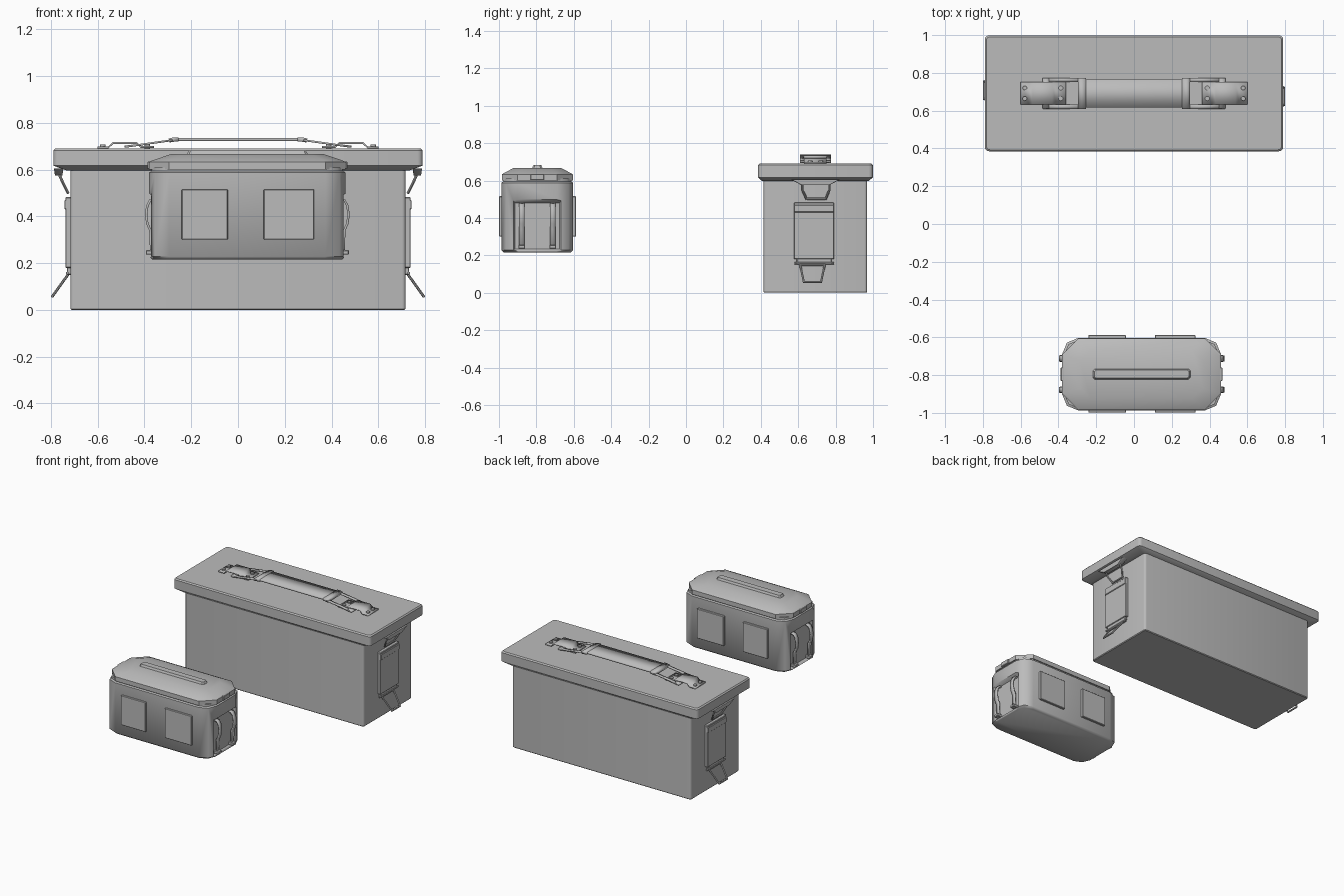
import bpy, bmesh, math
from mathutils import Matrix, Vector

cube = bpy.data.objects.get("Cube")
if cube:
    bpy.data.objects.remove(cube, do_unlink=True)

grey = bpy.data.materials.new("neutral grey")
grey.use_nodes = True
COLOUR = (0.5, 0.5, 0.5, 1)
grey.diffuse_color = COLOUR
grey.node_tree.nodes["Principled BSDF"].inputs["Base Color"].default_value = COLOUR

BIG = Vector((0, 0.692, 0))       # centre of the large box
SMALL = Vector((0.04, -0.795, 0))  # centre of the small box


def finish(name, bm, centre, turn=False, angle=35):
    """Make an object, optionally turned half round, placed at a box centre."""
    bmesh.ops.recalc_face_normals(bm, faces=bm.faces[:])
    if turn:
        bm.transform(Matrix.Rotation(math.pi, 4, 'Z'))
    bm.transform(Matrix.Translation(centre))
    mesh = bpy.data.meshes.new(name)
    bm.to_mesh(mesh)
    bm.free()
    mesh.materials.append(grey)
    ob = bpy.data.objects.new(name, mesh)
    bpy.context.collection.objects.link(ob)
    bpy.ops.object.select_all(action='DESELECT')
    ob.select_set(True)
    bpy.context.view_layer.objects.active = ob
    bpy.ops.object.shade_smooth_by_angle(angle=math.radians(angle))
    return ob


def loft(name, centre, rings, segs=1, **kw):
    """Stack of rectangles with cut or rounded corners: (z, half x, half y, corner)."""
    bm = bmesh.new()
    loops = []
    for z, hx, hy, r in rings:
        loop = []
        for q, (sx, sy) in enumerate([(1, 1), (-1, 1), (-1, -1), (1, -1)]):
            for i in range(segs + 1):
                a = math.pi / 2 * (q + i / segs)
                loop.append(bm.verts.new((sx * (hx - r) + r * math.cos(a),
                                          sy * (hy - r) + r * math.sin(a), z)))
        loops.append(loop)
    n = len(loops[0])
    for a, b in zip(loops, loops[1:]):
        for i in range(n):
            bm.faces.new((a[i], a[(i + 1) % n], b[(i + 1) % n], b[i]))
    bm.faces.new(loops[0][::-1])
    bm.faces.new(loops[-1])
    return finish(name, bm, centre, **kw)


def box(name, centre, x, y, z, bevel=0.003, **kw):
    bm = bmesh.new()
    bmesh.ops.create_cube(bm, size=1)
    for v in bm.verts:
        for k, (lo, hi) in enumerate((x, y, z)):
            v.co[k] = (lo + hi) / 2 + v.co[k] * (hi - lo)
    if bevel:
        bmesh.ops.bevel(bm, geom=bm.edges[:], offset=bevel, segments=1, affect='EDGES')
    return finish(name, bm, centre, **kw)


def strip(name, centre, path, y, thick, **kw):
    """Bent sheet following (x, z) points across a width in y."""
    bm = bmesh.new()
    pairs = [[bm.verts.new((px, yy, pz)) for yy in y] for px, pz in path]
    for a, b in zip(pairs, pairs[1:]):
        bm.faces.new((a[0], a[1], b[1], b[0]))
    ob = finish(name, bm, centre, **kw)
    mod = ob.modifiers.new("thickness", 'SOLIDIFY')
    mod.thickness, mod.offset = thick, 0
    return ob


def rod(bm, a, b, r, sides=8):
    a, b = Vector(a), Vector(b)
    m = (Matrix.Translation((a + b) / 2)
         @ (b - a).to_track_quat('Z', 'Y').to_matrix().to_4x4())
    bmesh.ops.create_cone(bm, cap_ends=True, segments=sides, radius1=r, radius2=r,
                          depth=(b - a).length + r, matrix=m)


def wire(name, centre, points, r, closed=True, **kw):
    bm = bmesh.new()
    ends = points[1:] + points[:1] if closed else points[1:]
    for a, b in zip(points, ends):
        rod(bm, a, b, r)
    return finish(name, bm, centre, **kw)


# ---- large box: body and lid ----
loft("large_body", BIG, [(0, 0.712, 0.272, 0.012), (0.005, 0.717, 0.277, 0.015),
                         (0.61, 0.717, 0.277, 0.015)], segs=3)
loft("large_lid", BIG, [(0.597, 0.735, 0.285, 0.02), (0.617, 0.79, 0.307, 0.022),
                        (0.682, 0.79, 0.307, 0.022), (0.69, 0.782, 0.299, 0.02)], segs=3)

# ---- carrying strap on the large lid ----
strip("carry_strap", BIG, [(-0.285, 0.724), (-0.26, 0.729), (0.26, 0.729), (0.285, 0.724)],
      (-0.076, 0.074), 0.012)

for turn, side in ((False, "left"), (True, "right")):
    kw = dict(turn=turn)
    # bracket with a raised middle that holds the buckle
    strip(side + "_strap_bracket", BIG,
          [(0.6, 0.695), (0.555, 0.695), (0.535, 0.714), (0.435, 0.714),
           (0.415, 0.697), (0.36, 0.697)], (-0.06, 0.06), 0.008, **kw)
    for x in (0.578, 0.388):
        for y in (-0.028, 0.028):
            bm = bmesh.new()
            rod(bm, (x, y, 0.692), (x, y, 0.702), 0.012, 12)
            finish(side + "_bracket_rivet", bm, BIG, **kw)
    # open buckle frame, sloping up to the strap
    slope = [(0.48, 0.698), (0.28, 0.726)]
    for y in ((-0.082, -0.06), (0.06, 0.082)):
        strip(side + "_buckle_rail", BIG, slope, y, 0.008, **kw)
    strip(side + "_buckle_outer_bar", BIG, [(0.485, 0.699), (0.45, 0.703)],
          (-0.08, 0.08), 0.008, **kw)
    strip(side + "_buckle_inner_bar", BIG, [(0.295, 0.724), (0.28, 0.728), (0.255, 0.729)],
          (-0.082, 0.082), 0.018, **kw)

    # end latch: catch under the lid, upper loop, plate and lower pull loop
    catch = loft(side + "_latch_catch", BIG + Vector((-0.767 if turn else 0.767, 0, 0)),
                 [(0.575, 0.016, 0.075, 0.004), (0.605, 0.02, 0.13, 0.004)])
    wire(side + "_latch_loop", BIG,
         [(0.768, -0.07, 0.588), (0.768, 0.075, 0.588), (0.752, 0.075, 0.55),
          (0.728, 0.055, 0.502), (0.728, -0.048, 0.502), (0.752, -0.07, 0.55)], 0.006, **kw)
    box(side + "_latch_plate", BIG, (0.71, 0.738), (-0.115, 0.1), (0.18, 0.482), **kw)
    box(side + "_latch_plate_band", BIG, (0.71, 0.743), (-0.115, 0.1), (0.43, 0.47), **kw)
    box(side + "_latch_foot", BIG, (0.71, 0.732), (-0.1, 0.085), (0.15, 0.185), **kw)
    wire(side + "_latch_hinge_pin", BIG, [(0.73, -0.11, 0.158), (0.73, 0.095, 0.158)],
         0.006, closed=False, **kw)
    wire(side + "_latch_pull", BIG,
         [(0.728, -0.082, 0.15), (0.728, 0.05, 0.15),
          (0.794, 0.03, 0.058), (0.794, -0.062, 0.058)], 0.006, **kw)

# ---- small box: body with recessed ends ----
body = loft("small_body", SMALL, [(0.215, 0.405, 0.178, 0.078), (0.228, 0.42, 0.192, 0.085),
                                  (0.588, 0.42, 0.192, 0.085), (0.594, 0.41, 0.182, 0.08),
                                  (0.61, 0.41, 0.182, 0.08)], segs=2, angle=50)
for s in (1, -1):
    # tapered cutter lying along x, opening outwards
    bm = bmesh.new()
    inner = [(-0.118, 0.235), (0.118, 0.235), (0.118, 0.48), (-0.118, 0.48)]
    outer = [(-0.142, 0.215), (0.142, 0.215), (0.142, 0.508), (-0.142, 0.508)]
    a = [bm.verts.new((s * 0.395, y, z)) for y, z in inner]
    b = [bm.verts.new((s * 0.435, y, z)) for y, z in outer]
    for i in range(4):
        j = (i + 1) % 4
        bm.faces.new((a[i], a[j], b[j], b[i]))
    bm.faces.new(a)
    bm.faces.new(b)
    cutter = finish("recess_cutter", bm, SMALL)
    cutter.hide_render = True
    mod = body.modifiers.new("end recess", 'BOOLEAN')
    mod.operation, mod.solver, mod.object = 'DIFFERENCE', 'EXACT', cutter
    bpy.ops.object.select_all(action='DESELECT')
    bpy.context.view_layer.objects.active = body
    body.select_set(True)
    bpy.ops.object.modifier_apply(modifier=mod.name)
    bpy.data.objects.remove(cutter, do_unlink=True)

# ---- small lid with a raised rib ----
loft("small_lid", SMALL, [(0.6, 0.42, 0.19, 0.085), (0.632, 0.42, 0.19, 0.085),
                          (0.638, 0.41, 0.182, 0.082), (0.667, 0.325, 0.127, 0.055)], angle=20)
loft("small_lid_rib", SMALL, [(0.66, 0.262, 0.03, 0.01), (0.682, 0.25, 0.021, 0.008)])

# ---- raised panels on the long sides ----
for y in ((-0.204, -0.185), (0.185, 0.208)):
    for x in ((-0.281, -0.083), (0.07, 0.285)):
        box("side_panel", SMALL, x, y, (0.301, 0.516))

# ---- bowed straps, feet and lid tabs on each end ----
for turn, side in ((False, "left"), (True, "right")):
    box(side + "_lid_tab", SMALL, (0.4, 0.428), (-0.036, 0.036), (0.602, 0.634), turn=turn)
    for y in (-0.083, 0.083):
        strip(side + "_end_strap", SMALL,
              [(0.394, 0.475), (0.415, 0.47), (0.428, 0.445), (0.433, 0.408), (0.428, 0.37),
               (0.415, 0.34), (0.412, 0.25), (0.394, 0.24)],
              (y - 0.015, y + 0.015), 0.01, turn=turn)
        box(side + "_strap_foot", SMALL, (0.39, 0.434), (y - 0.018, y + 0.018),
            (0.236, 0.256), turn=turn)
